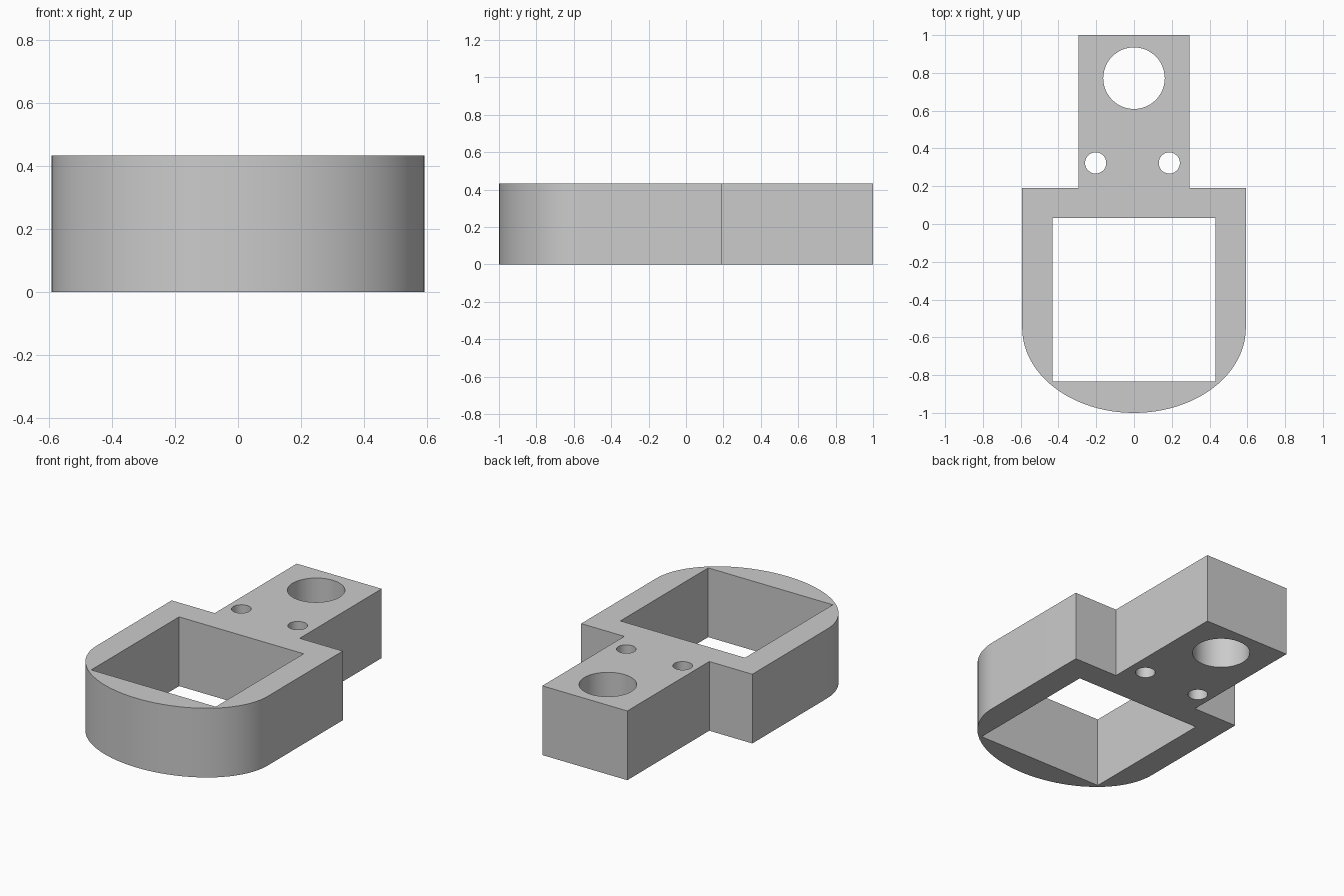
import bpy, bmesh
from math import sin, cos, pi, radians

cube = bpy.data.objects.get("Cube")
if cube:
    bpy.data.objects.remove(cube, do_unlink=True)

HEIGHT = 0.433
BODY_X, ARM_X, SHOULDER_Y = 0.592, 0.294, 0.19
NOSE_Y = -0.55            # where the straight sides turn into the rounded nose

grey = bpy.data.materials.new("light_grey")
grey.use_nodes = True
colour = (0.6, 0.6, 0.6, 1)
grey.diffuse_color = colour
grey.node_tree.nodes["Principled BSDF"].inputs["Base Color"].default_value = colour


def arc(cx, cy, rx, ry, start, end, steps):
    """Points along an elliptical arc, both ends included."""
    angles = [start + (end - start) * i / steps for i in range(steps + 1)]
    return [(cx + rx * cos(a), cy + ry * sin(a)) for a in angles]


def circle(cx, cy, r):
    return arc(cx, cy, r, r, 0, 2 * pi, 48)[:-1]


def rectangle(x, y0, y1):
    return [(-x, y0), (x, y0), (x, y1), (-x, y1)]


# Outer outline: rounded nose, shoulders and arm
outline = arc(0, NOSE_Y, BODY_X, 1 + NOSE_Y, pi, 2 * pi, 48)
outline += [(BODY_X, SHOULDER_Y), (ARM_X, SHOULDER_Y), (ARM_X, 1),
            (-ARM_X, 1), (-ARM_X, SHOULDER_Y), (-BODY_X, SHOULDER_Y)]

# Square window, large arm hole and two screw holes
loops = [outline, rectangle(0.431, -0.835, 0.033), circle(0, 0.772, 0.163),
         circle(-0.203, 0.323, 0.056), circle(0.187, 0.323, 0.056)]

# Extruded filled profile
curve = bpy.data.curves.new("bracket_profile", "CURVE")
curve.dimensions = "2D"
curve.fill_mode = "BOTH"
curve.extrude = HEIGHT / 2
for loop in loops:
    spline = curve.splines.new("POLY")
    spline.points.add(len(loop) - 1)
    for point, (x, y) in zip(spline.points, loop):
        point.co = (x, y, 0, 1)
    spline.use_cyclic_u = True
curve.materials.append(grey)

bracket = bpy.data.objects.new("bracket", curve)
bpy.context.collection.objects.link(bracket)
bpy.ops.object.select_all(action="DESELECT")
bracket.select_set(True)
bpy.context.view_layer.objects.active = bracket
bpy.ops.object.convert(target="MESH")
bracket = bpy.context.object

# Weld caps to walls, merge flat triangles and stand the part on the floor
bm = bmesh.new()
bm.from_mesh(bracket.data)
bmesh.ops.remove_doubles(bm, verts=bm.verts, dist=0.0001)
bmesh.ops.recalc_face_normals(bm, faces=bm.faces)
bmesh.ops.translate(bm, verts=bm.verts, vec=(0, 0, HEIGHT / 2))
bm.to_mesh(bracket.data)
bm.free()
bpy.ops.object.shade_smooth_by_angle(angle=radians(30))
